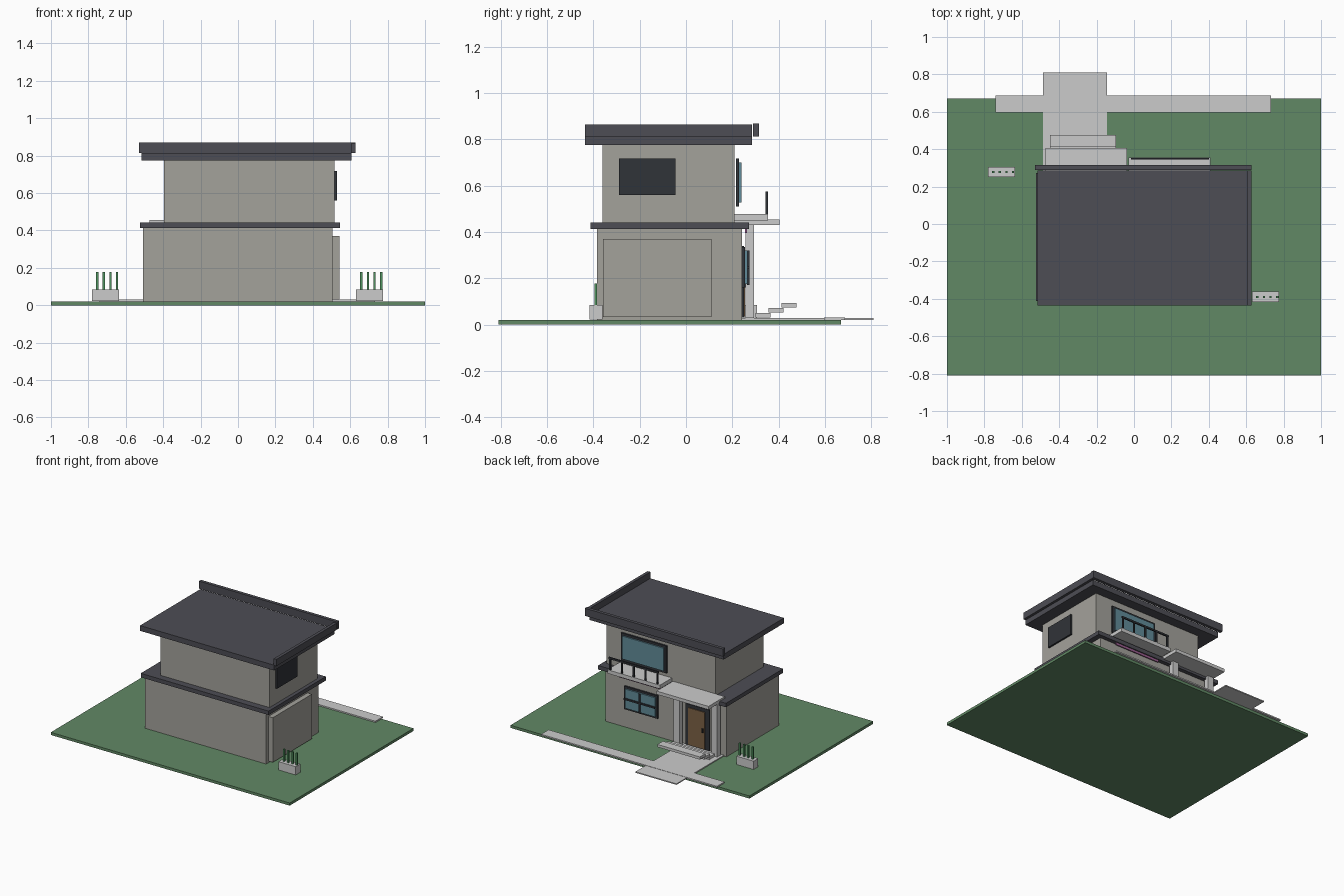
import bpy


def material(name, r, g, b):
    m = bpy.data.materials.new(name)
    m.diffuse_color = (r, g, b, 1)
    return m


GRASS = material("grass", 0.12, 0.25, 0.13)
WALL = material("wall", 0.37, 0.36, 0.33)
ROOF = material("roof", 0.075, 0.075, 0.09)
DARK = material("dark_frame", 0.03, 0.033, 0.04)
GLASS = material("glass", 0.12, 0.26, 0.32)
WOOD = material("wood", 0.2, 0.12, 0.06)
LEAF = material("leaf", 0.08, 0.3, 0.12)
PINK = material("light_strip", 0.35, 0.12, 0.3)


def box(name, x, y, z, mat=None):
    """Box from (min, max) ranges on each axis."""
    bpy.ops.mesh.primitive_cube_add(size=1)
    o = bpy.context.object
    o.name = name
    o.location = [(a + b) / 2 for a, b in (x, y, z)]
    o.scale = [b - a for a, b in (x, y, z)]
    bpy.ops.object.transform_apply(location=False, rotation=False, scale=True)
    if mat:
        o.data.materials.append(mat)
    return o


# Lawn and paving
box("lawn", (-1, 1), (-0.81, 0.67), (0, 0.02), GRASS)
box("entrance_path", (-0.487, -0.144), (0.24, 0.81), (0.02, 0.028))
box("sidewalk", (-0.74, 0.733), (0.597, 0.687), (0.02, 0.03))

# House body
box("lower_storey", (-0.508, 0.505), (-0.385, 0.242), (0.02, 0.412), WALL)
box("floor_band", (-0.525, 0.545), (-0.413, 0.272), (0.412, 0.442), ROOF)
box("upper_storey", (-0.396, 0.517), (-0.362, 0.21), (0.442, 0.775), WALL)

# Roof slab with raised edges along the right and back
box("roof_slab", (-0.515, 0.608), (-0.436, 0.285), (0.775, 0.815), ROOF)
box("roof_edge_right", (0.604, 0.627), (-0.436, 0.285), (0.813, 0.864), ROOF)
box("roof_edge_back", (-0.53, 0.627), (0.29, 0.315), (0.813, 0.87), ROOF)

# Right side: garage door and upper window
box("garage_door", (0.505, 0.542), (-0.358, 0.11), (0.032, 0.37), WALL)
box("side_window", (0.517, 0.53), (-0.29, -0.045), (0.56, 0.717), DARK)

# Large upper window above the balcony
box("upper_window_frame", (0.005, 0.384), (0.217, 0.23), (0.51, 0.717), DARK)
box("upper_window_glass", (0.022, 0.367), (0.23, 0.24), (0.527, 0.70), GLASS)

# Lower window with cross bars
box("lower_window_frame", (0.06, 0.34), (0.242, 0.254), (0.16, 0.335), DARK)
box("lower_window_glass", (0.075, 0.325), (0.254, 0.265), (0.175, 0.32), GLASS)
box("lower_window_mullion", (0.194, 0.206), (0.264, 0.274), (0.17, 0.32), DARK)
box("lower_window_crossbar", (0.07, 0.33), (0.264, 0.274), (0.241, 0.253), DARK)

# Balcony with railing and a light strip underneath
box("balcony_slab", (-0.03, 0.41), (0.21, 0.355), (0.45, 0.478))
box("balcony_rail", (-0.015, 0.402), (0.344, 0.354), (0.562, 0.575), DARK)
for i in range(5):
    cx = -0.005 + i * 0.099
    box("baluster", (cx - 0.006, cx + 0.006), (0.344, 0.354), (0.47, 0.565), DARK)
box("light_strip", (0.0, 0.38), (0.256, 0.264), (0.395, 0.412), PINK)

# Entrance porch: canopy, columns, door
box("porch_canopy", (-0.472, -0.037), (0.21, 0.405), (0.43, 0.455))
for x0 in (-0.468, -0.152):
    box("porch_column", (x0, x0 + 0.05), (0.258, 0.295), (0.028, 0.43))
box("door_frame", (-0.37, -0.17), (0.24, 0.25), (0.03, 0.34), DARK)
box("door", (-0.335, -0.195), (0.25, 0.256), (0.035, 0.315), WOOD)
box("door_handle", (-0.325, -0.315), (0.256, 0.264), (0.16, 0.19), DARK)

# Three thin steps rising away from the door
for i in range(3):
    y0, z0 = 0.3 + i * 0.056, 0.03 + i * 0.022
    box("step", (-0.45, -0.095), (y0, y0 + 0.065), (z0, z0 + 0.02))

# Planters with four upright stems each
for px, py in ((-0.708, 0.278), (0.704, -0.39)):
    box("planter", (px - 0.072, px + 0.072), (py - 0.028, py + 0.028), (0.022, 0.085))
    for i in range(4):
        sx = px - 0.045 + i * 0.0355
        box("plant_stem", (sx - 0.006, sx + 0.006), (py - 0.006, py + 0.006),
            (0.08, 0.177), LEAF)
